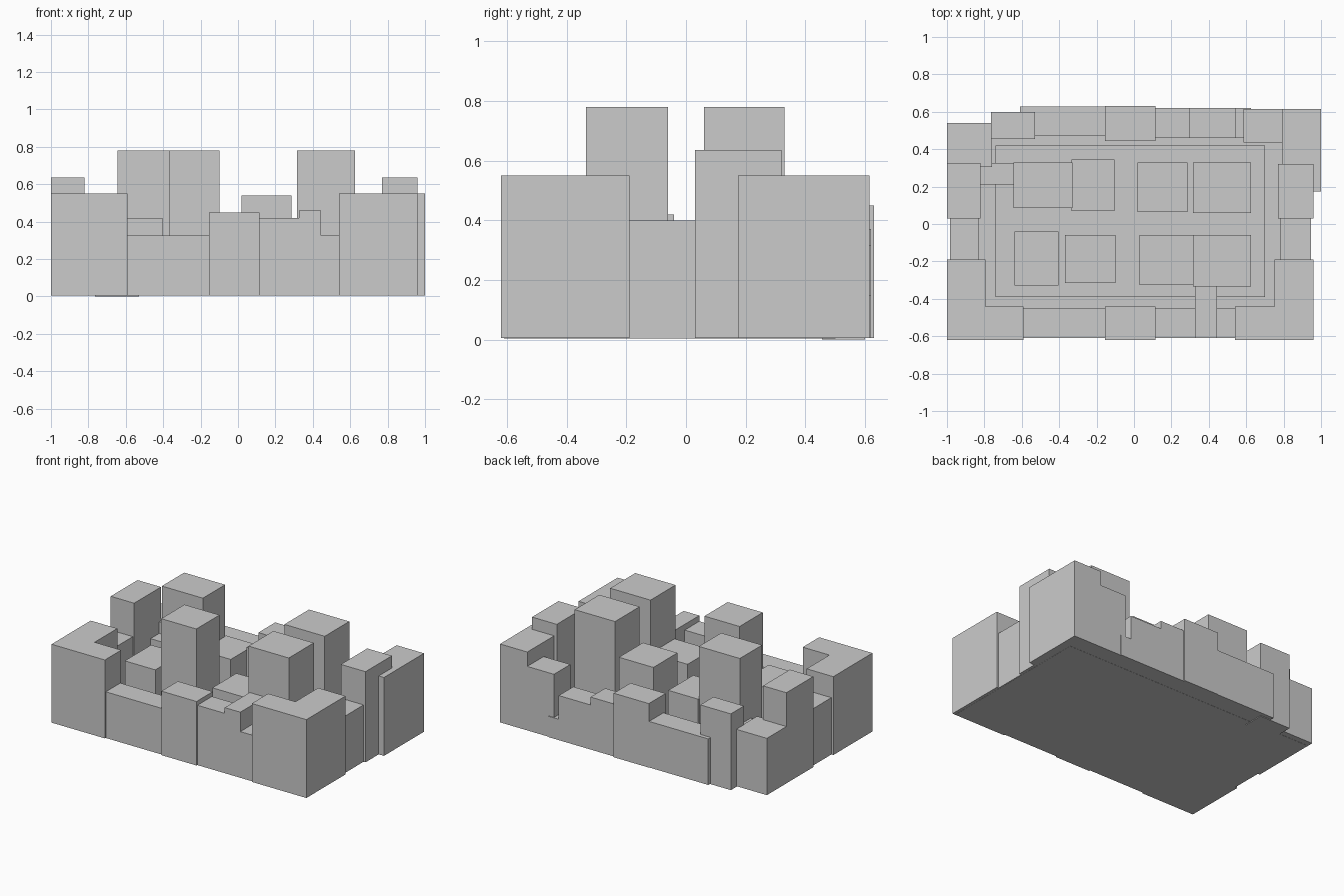
import bpy, bmesh

if "Cube" in bpy.data.objects:
    bpy.data.objects.remove(bpy.data.objects["Cube"])


def prism(name, pts, z0, z1):
    """Extrude a flat outline between two heights."""
    bm = bmesh.new()
    face = bm.faces.new([bm.verts.new((x, y, z0)) for x, y in pts])
    ext = bmesh.ops.extrude_face_region(bm, geom=[face])
    top = [v for v in ext["geom"] if isinstance(v, bmesh.types.BMVert)]
    bmesh.ops.translate(bm, verts=top, vec=(0, 0, z1 - z0))
    bmesh.ops.recalc_face_normals(bm, faces=bm.faces)
    me = bpy.data.meshes.new(name)
    bm.to_mesh(me)
    bm.free()
    ob = bpy.data.objects.new(name, me)
    bpy.context.collection.objects.link(ob)


def block(name, x0, x1, y0, y1, h, z0=0.005):
    prism(name, [(x0, y0), (x1, y0), (x1, y1), (x0, y1)], z0, h)


# ground slab and raised courtyard
block("ground_slab", -0.98, 0.94, -0.61, 0.50, 0.012, 0.004)
block("courtyard", -0.74, 0.70, -0.39, 0.42, 0.025)

# L-shaped front corner buildings
prism("front_left_corner", [(-1, -.62), (-.59, -.62), (-.59, -.44), (-.795, -.44),
                            (-.795, -.19), (-1, -.19)], 0.005, 0.55)
prism("front_right_corner", [(.54, -.62), (.96, -.62), (.96, -.19), (.75, -.19),
                             (.75, -.44), (.54, -.44)], 0.005, 0.55)

# front row
block("front_left_wall", -.59, -.155, -.61, -.45, .325)
block("front_centre", -.155, .115, -.62, -.44, .45)
block("front_right_wall", .115, .325, -.61, -.45, .42)
block("front_low_wall", .325, .54, -.61, -.45, .325)
block("front_step", .325, .445, -.61, -.335, .46)

# left and right rows
block("left_wall", -.985, -.83, -.19, .03, .40)
block("left_tower", -1, -.82, .03, .325, .635)
block("left_annex", -.82, -.64, .21, .325, .32)
block("right_wall", .78, .945, -.19, .03, .40)
block("right_tower", .77, .96, .03, .32, .635)

# back row
block("back_left_corner", -1, -.76, .305, .54, .40)
block("back_left_house", -.765, -.53, .455, .60, .53, 0)
block("back_left_wall", -.61, -.155, .47, .627, .325)
block("back_centre", -.155, .115, .445, .63, .45)
block("back_right_wall", .115, .30, .46, .62, .37)
block("back_low_wall", .30, .545, .46, .62, .315)
block("back_gap_wall", .545, .625, .46, .62, .15)
block("back_right_house", .585, .79, .435, .615, .45)
block("back_right_corner", .79, 1.0, .175, .615, .55)

# free-standing towers in the courtyard
towers = [(-.645, -.33, .085, .33, .78), (-.335, -.105, .07, .345, .42),
          (.02, .285, .065, .33, .54), (.315, .625, .06, .33, .78),
          (-.64, -.405, -.33, -.04, .42), (-.37, -.10, -.315, -.06, .78),
          (.03, .315, -.325, -.06, .41), (.315, .625, -.335, -.06, .78)]
for i, t in enumerate(towers):
    block(f"courtyard_tower_{i + 1}", *t)
